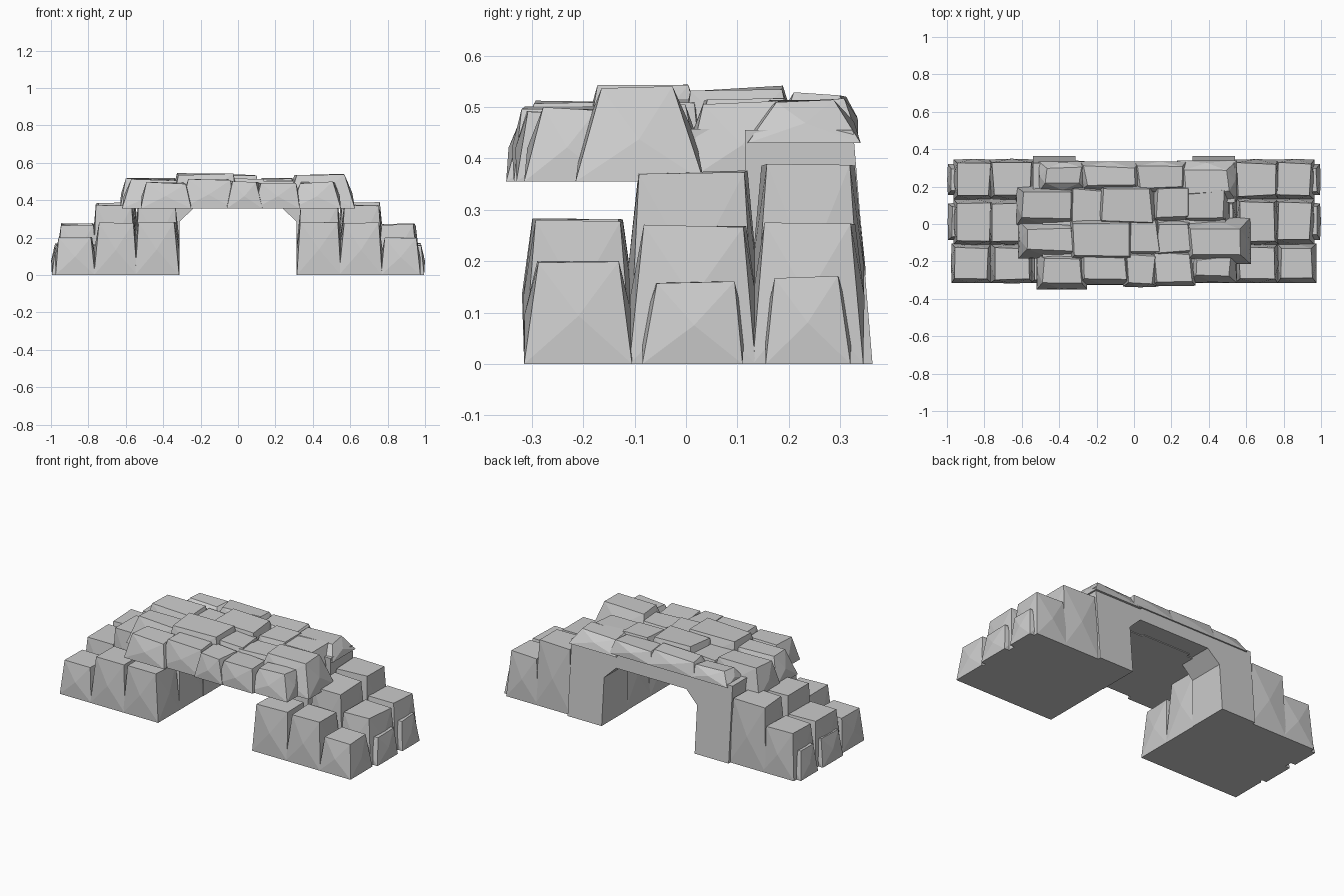
import bpy, bmesh, random
from mathutils import Vector

random.seed(4)


def finish(name, bm):
    bmesh.ops.recalc_face_normals(bm, faces=bm.faces)
    mesh = bpy.data.meshes.new(name)
    bm.to_mesh(mesh)
    bm.free()
    ob = bpy.data.objects.new(name, mesh)
    bpy.context.collection.objects.link(ob)
    return ob


def rock(name, x0, x1, y0, y1, z0, z1, inset=0.03, bulge=0.012, jit=0.007):
    """Tapered faceted block; each side is poked into four triangles."""
    bm = bmesh.new()
    r = lambda: random.uniform(-jit, jit)
    low, top = [], []
    for sx, sy in ((0, 0), (1, 0), (1, 1), (0, 1)):
        x, y = (x0, x1)[sx], (y0, y1)[sy]
        low.append(bm.verts.new((x, y, z0)))
        top.append(bm.verts.new((x + inset * (1 - 2 * sx) + r(),
                                 y + inset * (1 - 2 * sy) + r(), z1 - abs(r()))))
    bm.faces.new(low[::-1])
    bm.faces.new(top)
    sides = []
    for i in range(4):
        j = (i + 1) % 4
        sides.append(bm.faces.new((low[i], low[j], top[j], top[i])))
    bm.normal_update()
    bmesh.ops.poke(bm, faces=sides, offset=bulge)
    return finish(name, bm)


# stepped abutments: (x near, x far, height) for each row, mirrored left and right
rows = {
    "front": (-0.315, -0.105, [(0.315, 0.55, 0.285), (0.54, 0.77, 0.282), (0.765, 0.975, 0.203)]),
    "middle": (-0.11, 0.135, [(0.315, 0.55, 0.375), (0.545, 0.775, 0.377),
                              (0.75, 0.965, 0.272), (0.86, 0.995, 0.163)]),
    "back": (0.13, 0.345, [(0.53, 0.775, 0.39), (0.75, 0.965, 0.277), (0.86, 0.995, 0.172)]),
}
for row, (y0, y1, blocks) in rows.items():
    for n, (a, b, h) in enumerate(blocks):
        tight = 0.025 if b > 0.98 else 0
        for side, s in (("left", -1), ("right", 1)):
            rock(f"{row}_{side}_block_{n}", min(a * s, b * s), max(a * s, b * s),
                 y0 + tight, y1 - tight, 0, h, 0.022, 0.012)

# plain arch along the back, leaning in slightly on its rear face
half = [(0.54, 0), (0.54, 0.455)]
inner = [(0.312, 0), (0.312, 0.285), (0.235, 0.36)]
outline = (half + [(-x, z) for x, z in half[::-1]]
           + [(-x, z) for x, z in inner] + inner[::-1])
bm = bmesh.new()
near = [bm.verts.new((x, 0.115, z)) for x, z in outline]
far = [bm.verts.new((x, 0.363 - 0.083 * z, z)) for x, z in outline]
bm.faces.new(near)
bm.faces.new(far[::-1])
for i in range(len(outline)):
    j = (i + 1) % len(outline)
    bm.faces.new((near[i], near[j], far[j], far[i]))
finish("back_arch", bm)

# flat bed under the paving stones
bm = bmesh.new()
bmesh.ops.create_cube(bm, size=1)
for v in bm.verts:
    v.co = Vector((v.co.x * 0.98, -0.065 + v.co.y * 0.4, 0.407 + v.co.z * 0.1))
finish("deck_bed", bm)

# deck stones: x0, x1, y0, y1, z0, z1, inset
deck = [
    (-0.52, -0.25, -0.35, -0.16, 0.355, 0.497, 0.035),
    (-0.30, -0.02, -0.325, -0.12, 0.355, 0.517, 0.03),
    (-0.06, 0.13, -0.335, -0.14, 0.355, 0.505, 0.025),
    (0.09, 0.33, -0.33, -0.13, 0.355, 0.495, 0.03),
    (0.29, 0.55, -0.315, -0.15, 0.355, 0.50, 0.035),
    (-0.62, -0.29, -0.185, 0.02, 0.355, 0.515, 0.045),
    (-0.35, 0.0, -0.205, 0.045, 0.355, 0.545, 0.035),
    (-0.05, 0.15, -0.175, 0.03, 0.355, 0.52, 0.025),
    (0.10, 0.32, -0.175, 0.03, 0.355, 0.51, 0.025),
    (0.26, 0.625, -0.215, 0.035, 0.355, 0.545, 0.05),
    (-0.63, -0.31, -0.01, 0.20, 0.355, 0.52, 0.035),
    (-0.35, -0.15, 0.0, 0.20, 0.355, 0.505, 0.02),
    (-0.20, 0.12, -0.01, 0.225, 0.355, 0.543, 0.03),
    (0.09, 0.31, 0.0, 0.21, 0.355, 0.52, 0.03),
    (0.26, 0.51, 0.0, 0.22, 0.355, 0.515, 0.03),
    (-0.51, -0.25, 0.17, 0.335, 0.44, 0.515, 0.04),
    (-0.29, 0.03, 0.18, 0.335, 0.44, 0.53, 0.03),
    (0.0, 0.28, 0.17, 0.335, 0.44, 0.52, 0.03),
    (0.23, 0.55, 0.12, 0.34, 0.43, 0.517, 0.05),
]
for n, (*box, inset) in enumerate(deck):
    rock(f"deck_stone_{n}", *box, inset, 0.012, 0.012)
